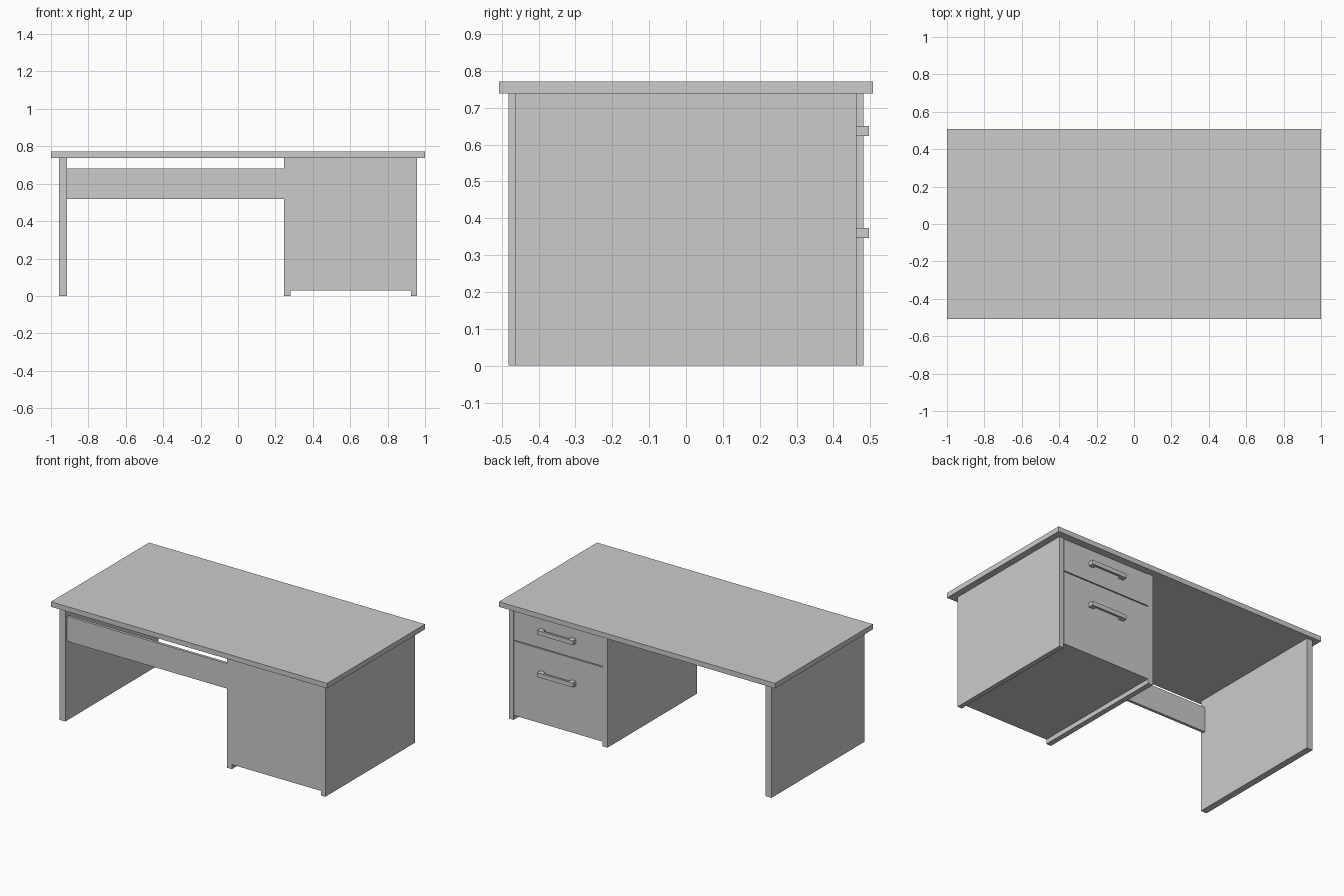
import bpy, bmesh
from mathutils import Vector

if "Cube" in bpy.data.objects:
    bpy.data.objects.remove(bpy.data.objects["Cube"])


def add_box(bm, x, y, z):
    """Add an axis-aligned box spanning the given (min, max) ranges."""
    lo, hi = Vector((x[0], y[0], z[0])), Vector((x[1], y[1], z[1]))
    for v in bmesh.ops.create_cube(bm, size=1)["verts"]:
        v.co = (lo + hi) / 2 + v.co * (hi - lo)


def make_part(name, *boxes):
    bm = bmesh.new()
    for b in boxes:
        add_box(bm, *b)
    mesh = bpy.data.meshes.new(name)
    bm.to_mesh(mesh)
    bm.free()
    obj = bpy.data.objects.new(name, mesh)
    bpy.context.collection.objects.link(obj)
    return obj


TOP, UNDER = 0.771, 0.738      # desktop faces
DEPTH = 0.463                  # half depth of the pedestal
IN_L, IN_R = 0.28, 0.925       # inner width of the pedestal
BASE = 0.03

# Desktop and upright panels
make_part("desktop", ((-1, 1), (-0.507, 0.507), (UNDER, TOP)))
make_part("left_side_panel", ((-0.957, -0.914), (-0.482, 0.482), (0, UNDER)))
make_part("pedestal_inner_panel", ((0.245, IN_L), (-DEPTH, DEPTH), (0, UNDER)))
make_part("pedestal_outer_panel", ((IN_R, 0.957), (-DEPTH, DEPTH), (0, UNDER)))

# Cross panel over the knee space
make_part("modesty_panel", ((-0.914, 0.245), (-DEPTH, -DEPTH + 0.018), (0.518, 0.682)))

# Pedestal back and floor
make_part("pedestal_back", ((IN_L, IN_R), (-DEPTH, -DEPTH + 0.018), (BASE, UNDER)))
make_part("pedestal_floor", ((IN_L, IN_R), (-DEPTH + 0.018, DEPTH - 0.02), (BASE, BASE + 0.018)))

# Drawer fronts with bar handles on two posts
mid, half, post = (IN_L + IN_R) / 2, 0.13, 0.036
drawers = {"upper": (0.523, 0.735, 0.637), "lower": (BASE, 0.517, 0.36)}
for name, (z0, z1, grip) in drawers.items():
    make_part(name + "_drawer_front",
              ((IN_L + 0.002, IN_R - 0.002), (DEPTH - 0.02, DEPTH - 0.001), (z0, z1)))
    z = (grip - 0.014, grip + 0.014)
    back, front = 0.482, 0.496
    make_part(name + "_drawer_handle",
              ((mid - half, mid + half), (back, front), z),
              ((mid - half, mid - half + post), (DEPTH - 0.002, back), z),
              ((mid + half - post, mid + half), (DEPTH - 0.002, back), z))
